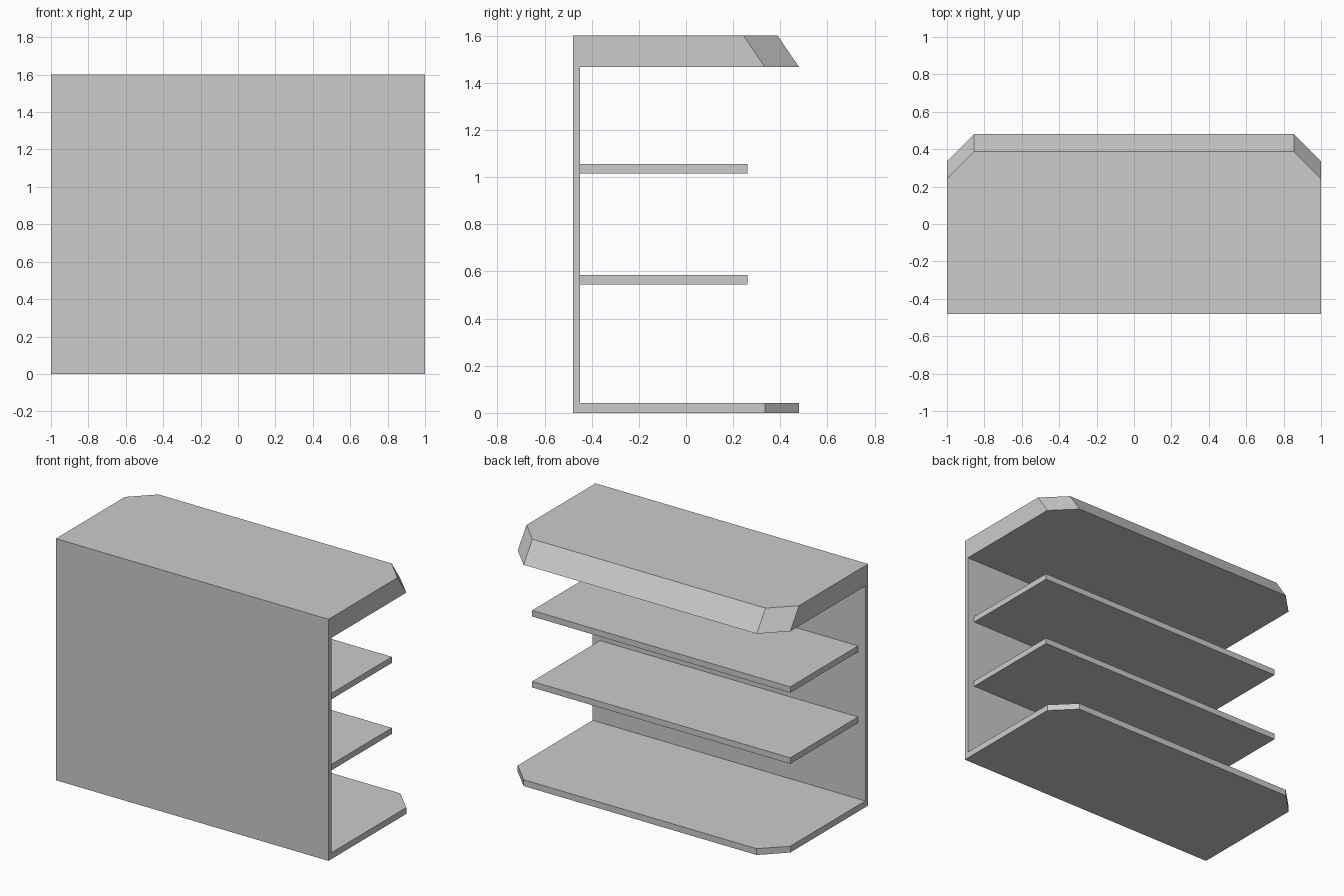
import bpy
import bmesh

# Remove the default cube
cube = bpy.data.objects.get("Cube")
if cube:
    bpy.data.objects.remove(cube, do_unlink=True)

# Single grey paint
GREY = (0.6, 0.6, 0.6, 1.0)
paint = bpy.data.materials.new("grey_paint")
paint.use_nodes = True
paint.diffuse_color = GREY
paint.node_tree.nodes["Principled BSDF"].inputs["Base Color"].default_value = GREY

FRONT, PANEL_BACK, BACK = -0.48, -0.45, 0.48
CUT = 0.145          # corner chamfer of the end plates


def slab(name, bottom, top, z0, z1):
    """Solid between two matching horizontal outlines."""
    bm = bmesh.new()
    low = [bm.verts.new((x, y, z0)) for x, y in bottom]
    high = [bm.verts.new((x, y, z1)) for x, y in top]
    bm.faces.new(low[::-1])
    bm.faces.new(high)
    n = len(low)
    for i in range(n):
        j = (i + 1) % n
        bm.faces.new((low[i], low[j], high[j], high[i]))
    mesh = bpy.data.meshes.new(name)
    bm.to_mesh(mesh)
    bm.free()
    mesh.materials.append(paint)
    obj = bpy.data.objects.new(name, mesh)
    bpy.context.collection.objects.link(obj)
    return obj


def rectangle(half, y0, y1):
    return [(-half, y0), (half, y0), (half, y1), (-half, y1)]


def chamfered(back):
    """Full-width outline with both rear corners cut off."""
    right = [(1, FRONT), (1, back - CUT), (1 - CUT, back)]
    return right + [(-x, y) for x, y in reversed(right)]


# Base plate, upright panel and canopy with a sloped rear edge
slab("base_plate", chamfered(BACK), chamfered(BACK), 0, 0.042)
panel = rectangle(1, FRONT, PANEL_BACK)
slab("front_panel", panel, panel, 0.042, 1.467)
slab("canopy", chamfered(BACK), chamfered(0.388), 1.467, 1.602)

# Two shelves, slightly narrower than the panel
shelf = rectangle(0.947, PANEL_BACK, 0.26)
for name, z in (("lower_shelf", 0.545), ("upper_shelf", 1.016)):
    slab(name, shelf, shelf, z, z + 0.04)
